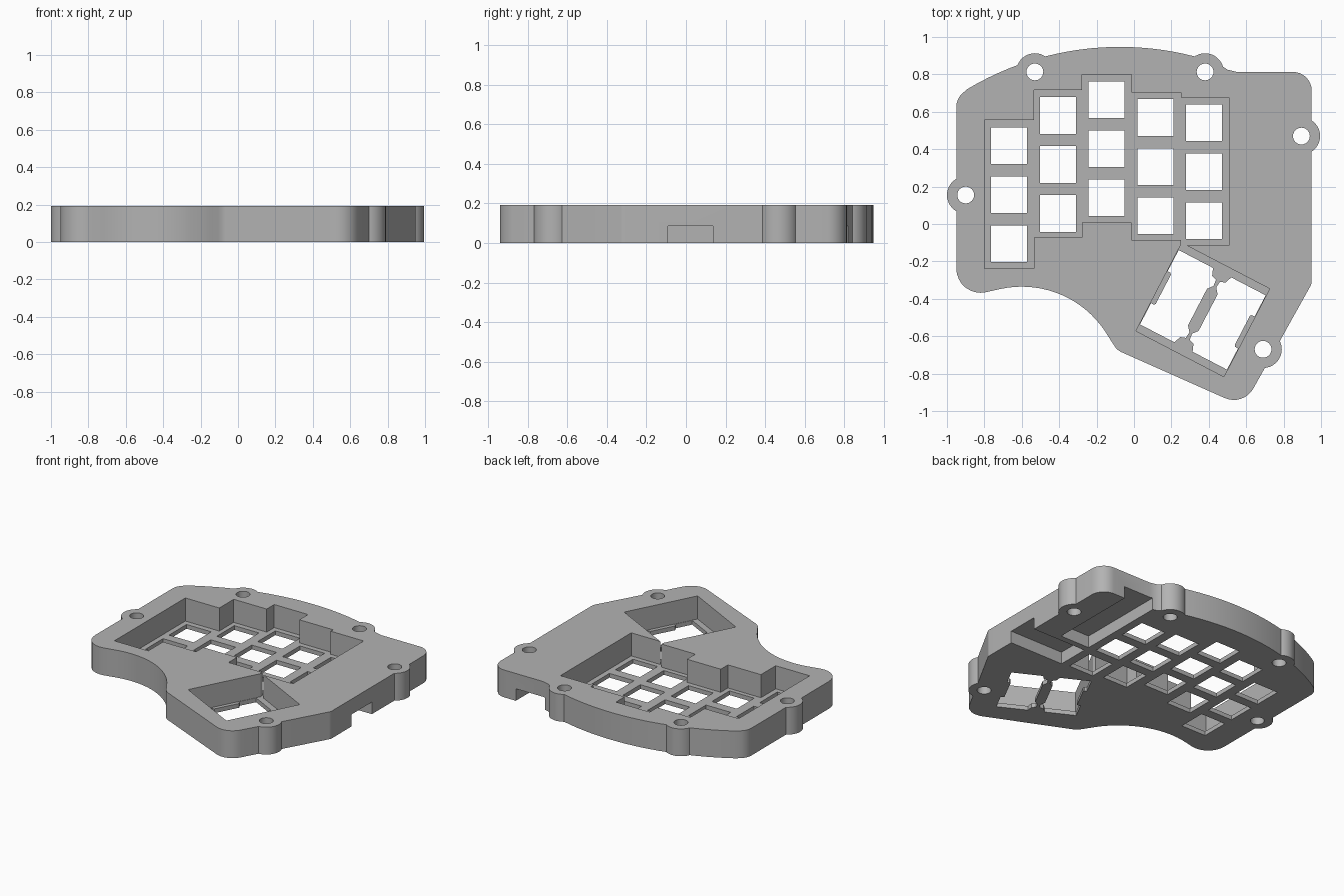
import bpy, bmesh, math
from mathutils import Vector, Matrix

cube = bpy.data.objects.get("Cube")
if cube:
    bpy.data.objects.remove(cube, do_unlink=True)

HEIGHT = 0.193
FLOOR = 0.03

grey = bpy.data.materials.new("plain grey")
grey.use_nodes = True
grey.diffuse_color = (0.45, 0.45, 0.45, 1)
grey.node_tree.nodes["Principled BSDF"].inputs["Base Color"].default_value = (0.45, 0.45, 0.45, 1)


def prism(name, points, z0, z1):
    """Extrude a flat outline between two heights."""
    bm = bmesh.new()
    face = bm.faces.new([bm.verts.new((p[0], p[1], z0)) for p in points])
    new = bmesh.ops.extrude_face_region(bm, geom=[face])["geom"]
    bmesh.ops.translate(bm, vec=(0, 0, z1 - z0),
                        verts=[v for v in new if isinstance(v, bmesh.types.BMVert)])
    bmesh.ops.recalc_face_normals(bm, faces=bm.faces)
    mesh = bpy.data.meshes.new(name)
    bm.to_mesh(mesh)
    bm.free()
    mesh.materials.append(grey)
    obj = bpy.data.objects.new(name, mesh)
    bpy.context.collection.objects.link(obj)
    return obj


def arc(cx, cy, r, a0, a1, n):
    angles = [math.radians(a0 + (a1 - a0) * i / n) for i in range(n + 1)]
    return [(cx + r * math.cos(a), cy + r * math.sin(a)) for a in angles]


def rect(x0, y0, x1, y1):
    return [(x0, y0), (x1, y0), (x1, y1), (x0, y1)]


def rounded(points, n=8):
    """Round each corner given as (x, y, radius)."""
    out = []
    for i, p in enumerate(points):
        c = Vector(p[:2])
        if len(p) < 3:
            out.append(c)
            continue
        a = (Vector(points[i - 1][:2]) - c).normalized()
        b = (Vector(points[(i + 1) % len(points)][:2]) - c).normalized()
        half = a.angle(b) / 2
        centre = c + (a + b).normalized() * p[2] / math.sin(half)
        t = p[2] / math.tan(half)
        start, end = c + a * t - centre, c + b * t - centre
        sweep = start.angle_signed(end)
        out += [centre + Matrix.Rotation(-sweep * k / n, 2) @ start for k in range(n + 1)]
    return out


def combine(target, tool, operation):
    mod = target.modifiers.new(tool.name, "BOOLEAN")
    mod.operation = operation
    mod.solver = "EXACT"
    mod.object = tool
    bpy.context.view_layer.objects.active = target
    bpy.ops.object.modifier_apply(modifier=mod.name)
    bpy.data.objects.remove(tool, do_unlink=True)


# Case body with an arched back and a scooped front
outline = ([(-0.95, 0.67, 0.1)] + arc(-0.075, -0.64, 1.587, 121, 75, 20)
           + [(0.47, 0.845), (0.5, 0.825), (0.55, 0.813), (0.95, 0.813, 0.1),
              (0.95, -0.32, 0.05), (0.585, -0.975, 0.12), (-0.09, -0.675, 0.09)]
           + arc(-0.6, -0.87, 0.535, 30, 103, 18) + [(-0.95, -0.4, 0.13)])
case = prism("keyboard_case", rounded(outline), 0, HEIGHT)

# Screw bosses and their holes
screws = [(-0.53, 0.813), (0.38, 0.813), (0.895, 0.47), (-0.9, 0.155), (0.69, -0.67)]
for x, y in screws:
    combine(case, prism("boss", arc(x, y, 0.1, 0, 350, 35), 0, HEIGHT), "UNION")
for x, y in screws:
    combine(case, prism("screw_hole", arc(x, y, 0.045, 0, 345, 23), -0.1, 0.3), "DIFFERENCE")

# Stepped key well, one outline around all five columns
columns = [(-0.8, -0.237, 0.555), (-0.535, -0.072, 0.716), (-0.277, 0.008, 0.8),
           (-0.013, -0.086, 0.703), (0.251, -0.115, 0.676)]
edges = [c[0] for c in columns] + [0.508]
low, high = [], []
for i, (x, y0, y1) in enumerate(columns):
    low += [(x, y0), (edges[i + 1], y0)]
    high += [(x, y1), (edges[i + 1], y1)]
combine(case, prism("key_well", low + high[::-1], FLOOR, 0.3), "DIFFERENCE")

# Turned thumb well
turn = Matrix.Rotation(math.radians(-27.5), 2)


def thumb(points):
    return [turn @ Vector(p) + Vector((0.368, -0.459)) for p in points]


combine(case, prism("thumb_well", thumb(rect(-0.265, -0.265, 0.265, 0.265)), FLOOR, 0.3), "DIFFERENCE")

# Switch openings, three per column
tops = [0.517, 0.678, 0.763, 0.667, 0.64]
for i, top in enumerate(tops):
    x = -0.764 + 0.2605 * i
    for row in range(3):
        y = top - 0.262 * row
        combine(case, prism("switch_hole", rect(x, y - 0.196, x + 0.193, y), -0.1, 0.1), "DIFFERENCE")

# Thumb openings with side tabs and a notched centre bar
half = [(-0.238, 0.088), (-0.245, 0.096), (-0.262, 0.096), (-0.262, 0.224), (-0.055, 0.224),
        (-0.04, 0.185), (-0.012, 0.175), (-0.008, 0.14), (-0.032, 0.11)]
shape = half + [(u, -v) for u, v in reversed(half)]
for side in (1, -1):
    opening = thumb([(u * side, v) for u, v in shape])
    combine(case, prism("thumb_hole", opening, -0.1, 0.1), "DIFFERENCE")

# Recesses under the case, open at the back and at the side
for name, box in (("controller_recess", rect(0.53, 0.18, 0.76, 1.0)),
                  ("socket_recess", rect(0.53, -0.09, 1.1, 0.137))):
    combine(case, prism(name, box, -0.1, 0.085), "DIFFERENCE")

bpy.ops.object.select_all(action="DESELECT")
case.select_set(True)
bpy.context.view_layer.objects.active = case
bpy.ops.object.shade_smooth_by_angle(angle=math.radians(25))
